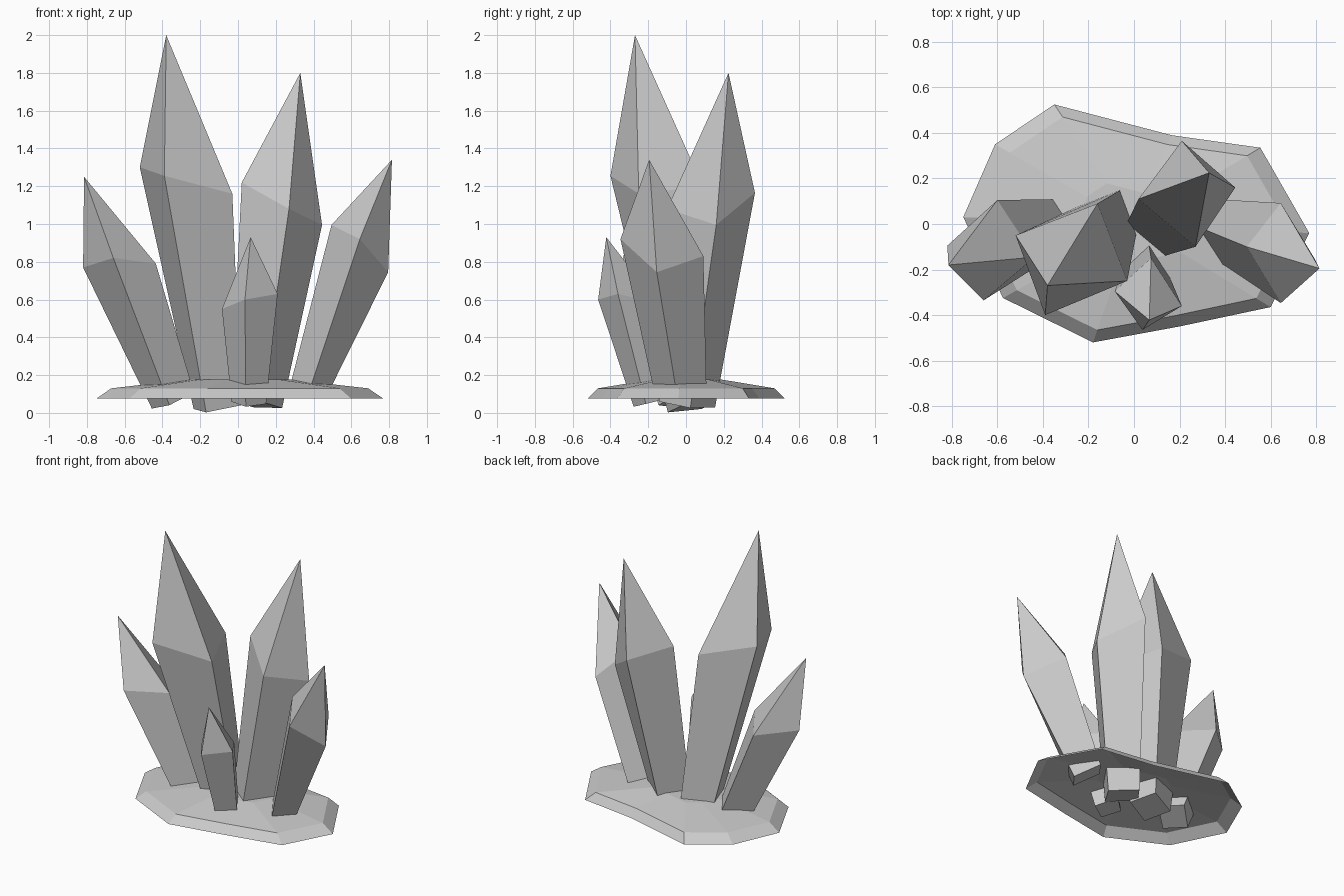
import bpy
import bmesh
from mathutils import Vector

cube = bpy.data.objects.get("Cube")
if cube:
    bpy.data.objects.remove(cube, do_unlink=True)

# Single stone colour
stone = bpy.data.materials.new("pale_grey_stone")
stone.use_nodes = True
grey = (0.6, 0.6, 0.6, 1.0)
stone.diffuse_color = grey
stone.node_tree.nodes["Principled BSDF"].inputs["Base Color"].default_value = grey


def finish(name, bm):
    mesh = bpy.data.meshes.new(name)
    bm.to_mesh(mesh)
    bm.free()
    mesh.materials.append(stone)
    obj = bpy.data.objects.new(name, mesh)
    bpy.context.collection.objects.link(obj)
    return obj


def bridge(bm, low, high):
    """Join two counter-clockwise rings with quads facing outwards."""
    n = len(low)
    for i in range(n):
        j = (i + 1) % n
        bm.faces.new((low[i], low[j], high[j], high[i]))


def crystal(name, apex, shoulder, foot, scale):
    """Four-sided shard: narrow tilted foot, wide shoulder, sharp tip."""
    bm = bmesh.new()
    top = [Vector(p) for p in shoulder]
    centre = sum(top, Vector()) / len(top)
    foot = Vector(foot)
    axis = centre - foot
    low = []
    for p in top:
        d = (p - centre) * scale
        d.z = -(axis.x * d.x + axis.y * d.y) / axis.z
        low.append(bm.verts.new(foot + d))
    high = [bm.verts.new(p) for p in top]
    tip = bm.verts.new(apex)
    bridge(bm, low, high)
    for i in range(len(high)):
        bm.faces.new((high[i], high[(i + 1) % len(high)], tip))
    bm.faces.new(low[::-1])
    bmesh.ops.recalc_face_normals(bm, faces=bm.faces[:])
    return finish(name, bm)


# Rock slab: bevelled rim, slightly domed top, open underneath
outline = [(-0.35, 0.525), (-0.61, 0.35), (-0.75, 0.03), (-0.575, -0.325),
           (-0.18, -0.52), (0.2, -0.45), (0.6, -0.365), (0.77, -0.04),
           (0.555, 0.335), (0.165, 0.39)]
bm = bmesh.new()
rings = [[bm.verts.new((x * s, y * s, z)) for x, y in outline]
         for s, z in ((1.0, 0.075), (0.895, 0.13), (0.34, 0.178))]
bridge(bm, rings[0], rings[1])
bridge(bm, rings[1], rings[2])
bm.faces.new(rings[2])
finish("rock_slab", bm)

# Crystals, each with its shoulder corners running counter-clockwise
crystal("tall_crystal", (-0.38, -0.27, 2.0),
        [(-0.52, -0.05, 1.3), (-0.39, -0.4, 1.255),
         (-0.03, -0.25, 1.16), (-0.16, 0.09, 1.2)],
        (-0.11, 0.03, 0.03), 0.51)
crystal("back_crystal", (0.33, 0.225, 1.8),
        [(0.02, 0.11, 1.22), (0.27, -0.1, 1.08),
         (0.445, 0.16, 0.995), (0.21, 0.365, 1.165)],
        (0.1, 0.006, 0.045), 0.64)
crystal("small_front_crystal", (0.067, -0.422, 0.93),
        [(-0.085, -0.295, 0.55), (0.037, -0.465, 0.6),
         (0.21, -0.36, 0.63), (0.075, -0.15, 0.58)],
        (0.055, -0.186, 0.055), 0.62)
crystal("low_x_crystal", (-0.815, -0.18, 1.25),
        [(-0.82, -0.095, 0.77), (-0.66, -0.335, 0.82),
         (-0.435, -0.145, 0.79), (-0.6, 0.105, 0.75)],
        (-0.345, -0.02, 0.065), 0.58)
crystal("high_x_crystal", (0.815, -0.195, 1.34),
        [(0.495, -0.1, 0.995), (0.645, -0.347, 0.92),
         (0.795, -0.155, 0.745), (0.645, 0.092, 0.83)],
        (0.37, -0.028, 0.112), 0.62)
